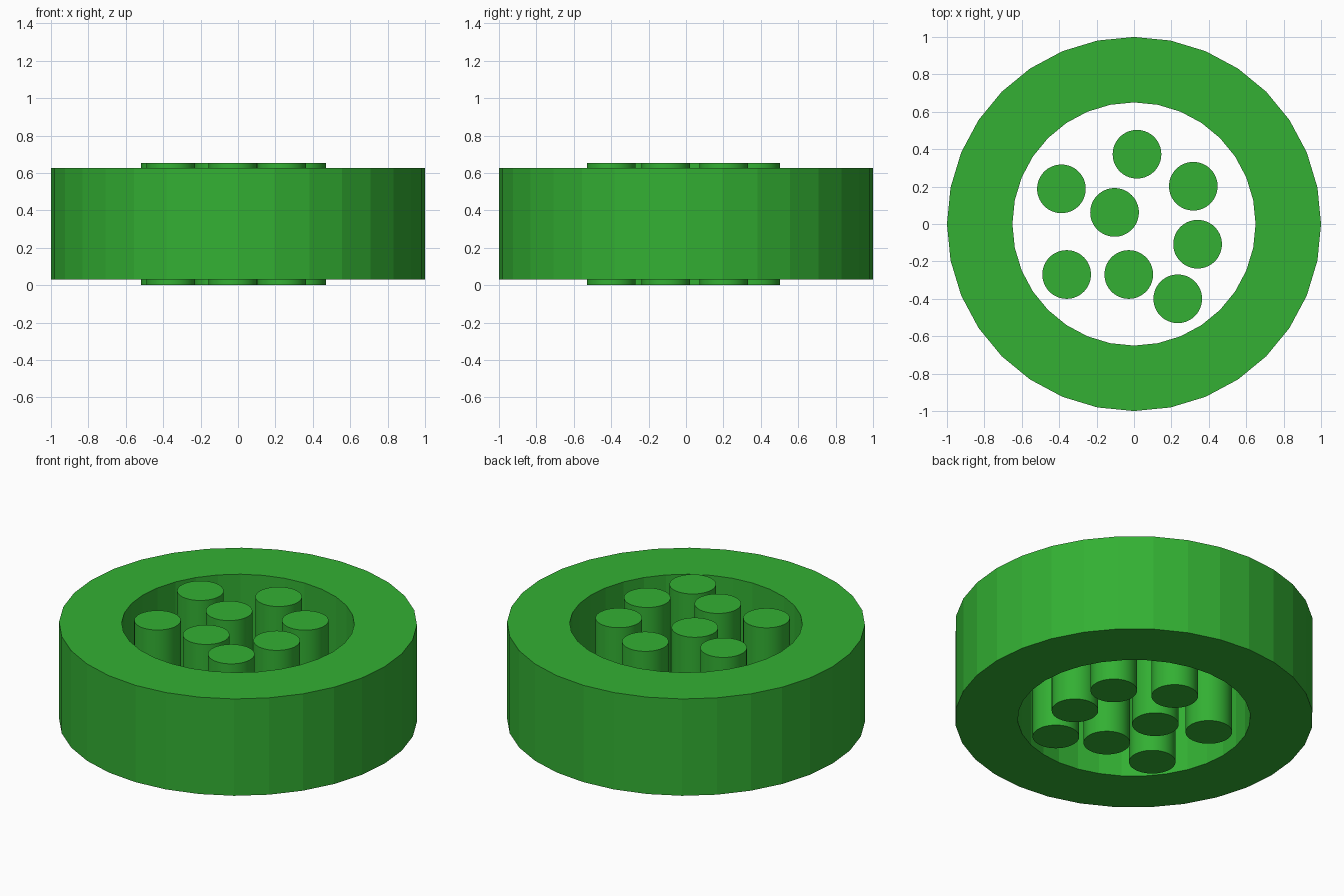
import bpy, bmesh
from math import cos, sin, tau

if "Cube" in bpy.data.objects:
    bpy.data.objects.remove(bpy.data.objects["Cube"])

green = bpy.data.materials.new("green")
green.diffuse_color = (0.033, 0.434, 0.033, 1)
green.use_nodes = True
green.node_tree.nodes["Principled BSDF"].inputs["Base Color"].default_value = green.diffuse_color


def add_object(name, bm):
    bmesh.ops.recalc_face_normals(bm, faces=bm.faces)
    mesh = bpy.data.meshes.new(name)
    bm.to_mesh(mesh)
    bm.free()
    mesh.materials.append(green)
    obj = bpy.data.objects.new(name, mesh)
    bpy.context.collection.objects.link(obj)
    return obj


# Outer ring: rectangular section swept around 32 flat sides
SIDES = 32
section = [(1.0, 0.03), (1.0, 0.627), (0.65, 0.627), (0.65, 0.03)]
bm = bmesh.new()
loops = [[bm.verts.new((r * cos(tau * i / SIDES), r * sin(tau * i / SIDES), z))
          for r, z in section] for i in range(SIDES)]
for i in range(SIDES):
    a, b = loops[i], loops[(i + 1) % SIDES]
    for j in range(4):
        k = (j + 1) % 4
        bm.faces.new((a[j], b[j], b[k], a[k]))
add_object("outer_ring", bm)

# Loose pins inside the ring, slightly taller than it
PIN_RADIUS, PIN_HEIGHT = 0.13, 0.653
pins = [(0.016, 0.373), (0.317, 0.202), (-0.388, 0.188), (-0.104, 0.062),
        (0.34, -0.108), (-0.36, -0.27), (-0.028, -0.27), (0.234, -0.4)]
for n, (x, y) in enumerate(pins, 1):
    bm = bmesh.new()
    bmesh.ops.create_cone(bm, cap_ends=True, segments=64, radius1=PIN_RADIUS,
                          radius2=PIN_RADIUS, depth=PIN_HEIGHT)
    # Smooth sides, flat caps with sharp rims
    for f in bm.faces:
        f.smooth = len(f.verts) == 4
    for e in bm.edges:
        e.smooth = all(len(f.verts) == 4 for f in e.link_faces)
    pin = add_object(f"pin_{n}", bm)
    pin.location = (x, y, PIN_HEIGHT / 2)
